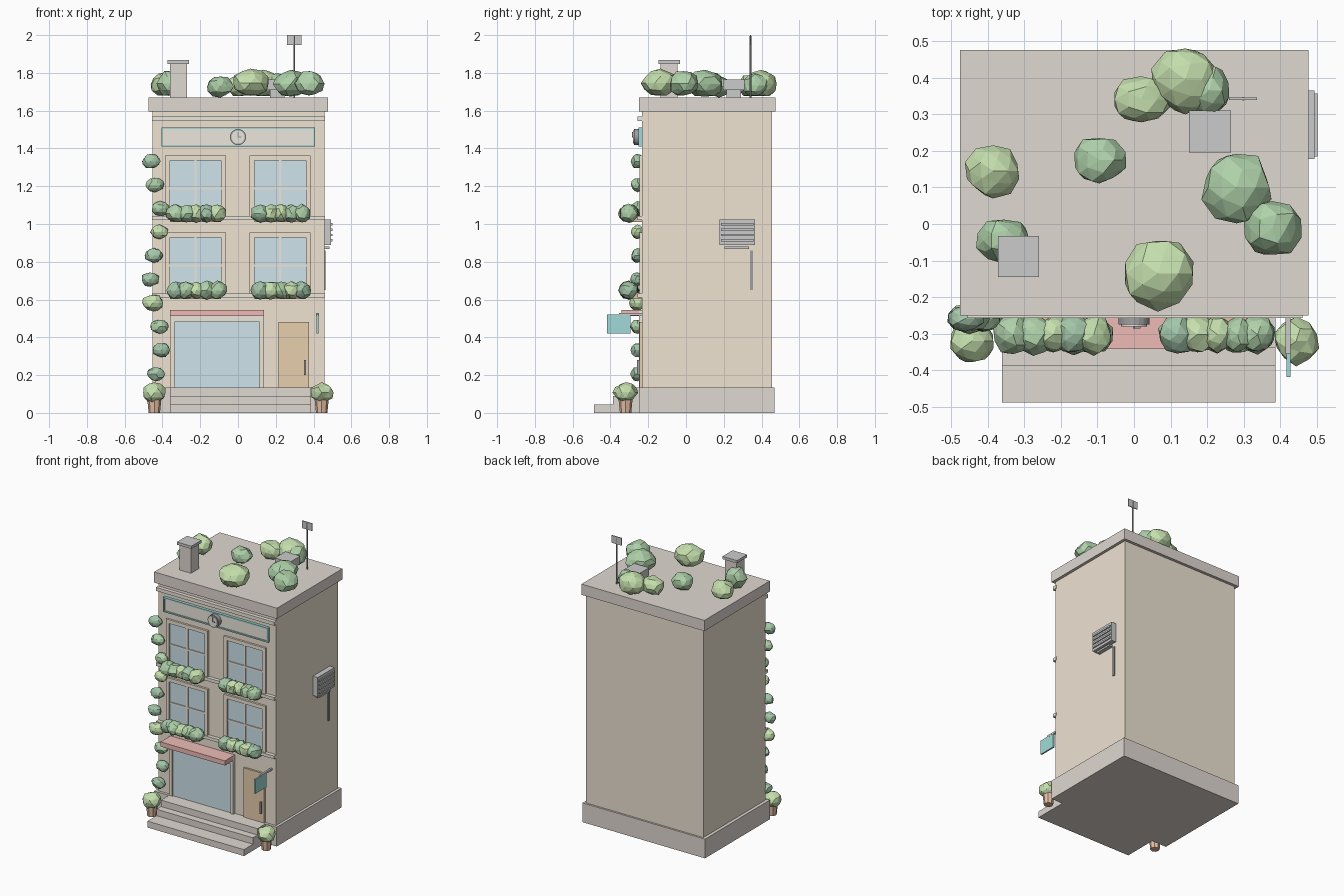
import bpy, bmesh, math, random
from mathutils import Vector

if "Cube" in bpy.data.objects:
    bpy.data.objects.remove(bpy.data.objects["Cube"])

random.seed(7)


def mat(name, r, g, b):
    m = bpy.data.materials.new(name)
    m.diffuse_color = (r, g, b, 1)
    m.use_nodes = True
    m.node_tree.nodes["Principled BSDF"].inputs["Base Color"].default_value = m.diffuse_color
    return m


WALL = mat("wall", .86, .77, .65)
STONE = mat("stone", .74, .69, .64)
TRIM = mat("trim", .84, .80, .73)
GLASS = mat("glass", .62, .77, .84)
TEAL = mat("teal", .35, .70, .68)
PINK = mat("pink", .85, .50, .46)
WOOD = mat("wood", .80, .62, .42)
CLAY = mat("clay", .80, .52, .38)
DARK = mat("dark", .35, .35, .36)
LEAVES = [mat("leaf_light", .56, .74, .42), mat("leaf_mid", .43, .64, .40),
          mat("leaf_dark", .37, .57, .40)]


def finish(name, bm, m):
    me = bpy.data.meshes.new(name)
    bm.to_mesh(me)
    bm.free()
    if m:
        me.materials.append(m)
    ob = bpy.data.objects.new(name, me)
    bpy.context.collection.objects.link(ob)
    return ob


def box(name, x0, x1, y0, y1, z0, z1, m=None):
    bm = bmesh.new()
    bmesh.ops.create_cube(bm, size=1)
    for v in bm.verts:
        v.co = Vector(((x0 + x1) / 2 + v.co.x * (x1 - x0),
                       (y0 + y1) / 2 + v.co.y * (y1 - y0),
                       (z0 + z1) / 2 + v.co.z * (z1 - z0)))
    return finish(name, bm, m)


def cyl(name, loc, r0, r1, depth, n=8, m=None, rot=(0, 0, 0)):
    bm = bmesh.new()
    bmesh.ops.create_cone(bm, cap_ends=True, segments=n, radius1=r0, radius2=r1, depth=depth)
    ob = finish(name, bm, m)
    ob.location, ob.rotation_euler = loc, rot
    return ob


def bush(name, loc, size, k=None):
    bm = bmesh.new()
    bmesh.ops.create_icosphere(bm, subdivisions=2, radius=1)
    for v in bm.verts:
        v.co *= random.uniform(.88, 1.08)
        v.co = Vector([c * s for c, s in zip(v.co, size)])
    ob = finish(name, bm, LEAVES[random.randrange(3) if k is None else k])
    ob.location = loc
    return ob


def frame(name, x0, x1, z0, z1, t, y0, y1, m):
    box(name + "_left", x0, x0 + t, y0, y1, z0, z1, m)
    box(name + "_right", x1 - t, x1, y0, y1, z0, z1, m)
    box(name + "_top", x0 + t, x1 - t, y0, y1, z1 - t, z1, m)
    box(name + "_bottom", x0 + t, x1 - t, y0, y1, z0, z0 + t, m)


# main masses
box("plinth", -.475, .475, -.25, .468, 0, .135, STONE)
box("walls", -.453, .457, -.232, .455, .13, 1.60, WALL)
box("roof_slab", -.475, .477, -.25, .475, 1.595, 1.67, STONE)

# entrance steps
for i, y in enumerate((-.487, -.387, -.337)):
    box("step", -.361, .387, y, -.24, .045 * i, .045 * (i + 1), STONE)

# string courses and cornice
for z0, z1 in ((.61, .632), (1.02, 1.042), (1.545, 1.57)):
    box("string_course", -.456, .46, -.257, -.225, z0, z1, TRIM)

# windows with flower boxes
for cx in (-.225, .223):
    for z0, z1 in ((.615, .955), (1.03, 1.363)):
        frame("window_frame", cx - .162, cx + .162, z0, z1, .026, -.246, -.225, WALL)
        box("window_glass", cx - .14, cx + .14, -.236, -.22, z0, z1 - .026, GLASS)
        zm = z1 - .175
        box("window_mullion", cx - .006, cx + .006, -.243, -.225, z0, z1 - .026, TRIM)
        box("window_transom", cx - .136, cx + .136, -.242, -.225, zm - .006, zm + .006, TRIM)
        b = z0 - .012 if z0 < 1 else z0 - .02
        box("flower_box", cx - .135, cx + .135, -.30, -.23, b, b + .035, CLAY)
        for i in range(5):
            s = random.uniform(.046, .056)
            bush("flower_bush", (cx - .105 + .055 * i, -.302, b + .046), (s, s + .002, .048))

# sign band with clock
frame("sign_frame", -.405, .408, 1.41, 1.512, .009, -.252, -.225, TEAL)
box("sign_panel", -.40, .40, -.245, -.225, 1.415, 1.507, TRIM)
turn = (math.pi / 2, 0, 0)
cyl("clock_rim", (0, -.26, 1.46), .043, .043, .03, 20, DARK, turn)
cyl("clock_face", (0, -.269, 1.46), .035, .035, .022, 20, TRIM, turn)
box("clock_hand_long", -.003, .003, -.285, -.279, 1.458, 1.488, DARK)
box("clock_hand_short", -.003, .018, -.285, -.279, 1.457, 1.463, DARK)

# shop front
box("shop_glass", -.337, .117, -.24, -.22, .135, .482, GLASS)
box("shop_lintel", -.361, .138, -.25, -.22, .48, .545, TRIM)
box("shop_post_left", -.361, -.335, -.25, -.22, .135, .48, WALL)
box("shop_post_right", .115, .138, -.25, -.22, .135, .48, WALL)
box("awning", -.361, .138, -.342, -.23, .512, .545, PINK)

# door
box("door", .215, .375, -.245, -.22, .135, .48, WOOD)
box("door_handle", .349, .359, -.26, -.24, .20, .28, DARK)

# hanging sign
box("sign_bracket", .414, .428, -.355, -.23, .515, .528)
box("hanging_sign", .416, .427, -.418, -.293, .42, .52, TEAL)

# air conditioner on right wall
box("cooler_body", .45, .493, .177, .365, .89, 1.025)
for i in range(4):
    z = .908 + .028 * i
    box("cooler_slat", .49, .501, .185, .357, z, z + .012)
box("cooler_bracket", .45, .485, .205, .333, .868, .88)
box("cooler_pipe", .453, .464, .339, .356, .65, .86, DARK)

# roof fittings
box("chimney", -.36, -.27, -.134, -.044, 1.66, 1.85, STONE)
box("chimney_cap", -.372, -.26, -.145, -.033, 1.848, 1.867)
box("vent_base", .17, .245, .215, .29, 1.66, 1.715)
box("vent_cap", .15, .265, .195, .31, 1.71, 1.765)
cyl("antenna_pole", (.298, .342, 1.83), .005, .005, .33, 6, DARK)
box("antenna_plate", .26, .336, .339, .345, 1.948, 2.0)

# roof bushes: x, y, size x, size y, height radius, shade
for x, y, sx, sy, sz, k in ((-.385, .145, .078, .073, .066, 0), (-.355, -.045, .076, .062, .072, 1),
                            (-.095, .175, .073, .067, .056, 1), (.02, .34, .083, .067, .06, 0),
                            (.14, .395, .097, .095, .072, 0), (.205, .365, .062, .07, .062, 1),
                            (.28, .10, .095, .10, .07, 1), (.378, -.012, .08, .078, .072, 1),
                            (.065, -.135, .10, .10, .074, 0)):
    bush("roof_bush", (x, y, 1.672 + sz), (sx, sy, sz), k)

# climbing plant up the left corner
xs = (-.435, -.405, -.415, -.45, -.465, -.445, -.415, -.41, -.44, -.46)
for i, x in enumerate(xs):
    s = .058 if i == 3 else .049
    bush("vine_clump", (x, -.258, .207 + .125 * i), (s, s * .72, s * .78))

# potted shrubs
for x in (-.443, .443):
    cyl("pot", (x, -.32, .04), .03, .038, .08, 8, CLAY)
    bush("pot_shrub", (x, -.32, .107), (.063, .064, .053), 0)
